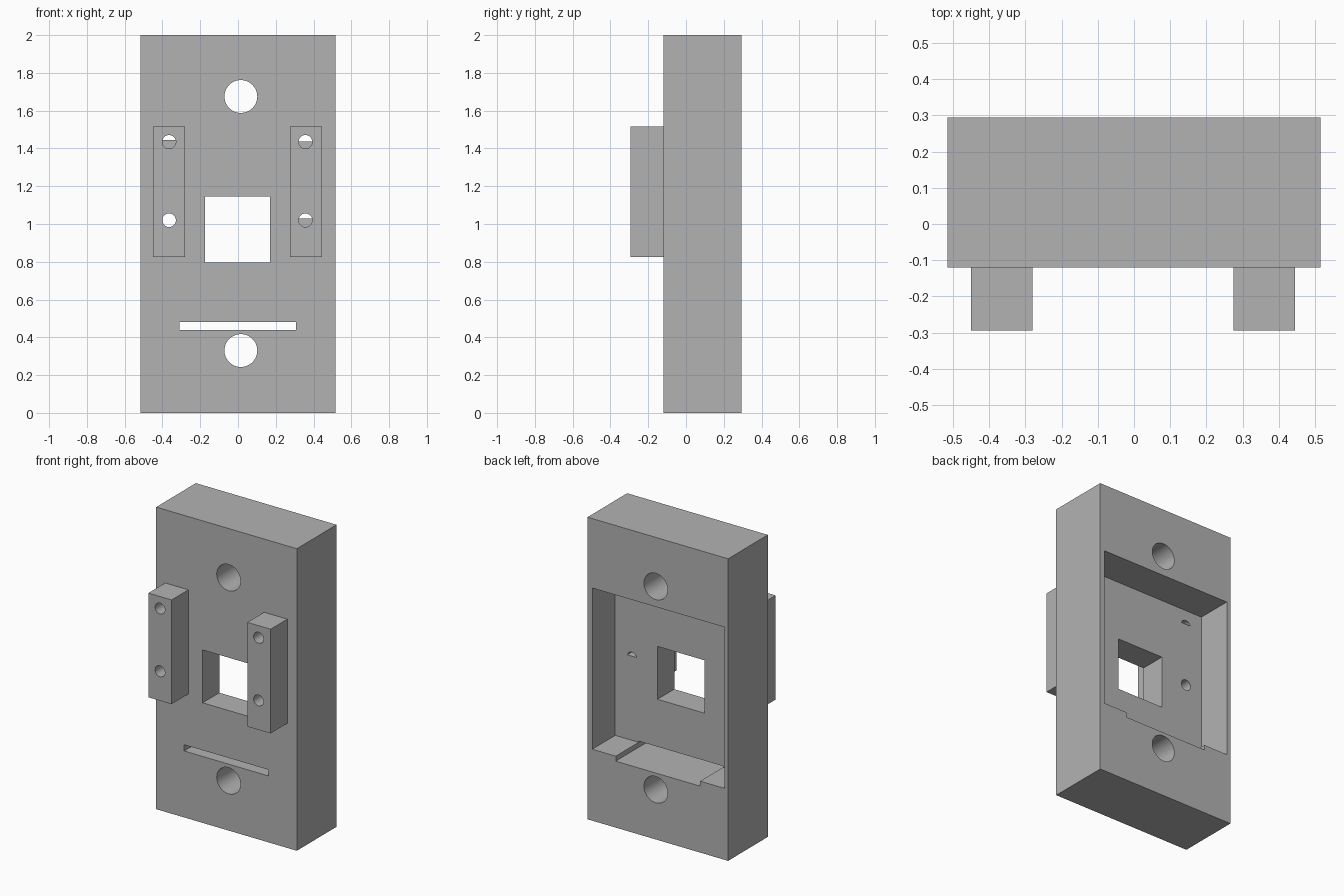
import bpy, bmesh
from math import radians
from mathutils import Matrix, Vector

if "Cube" in bpy.data.objects:
    bpy.data.objects.remove(bpy.data.objects["Cube"], do_unlink=True)

grey = bpy.data.materials.new("plain grey")
grey.use_nodes = True
grey.diffuse_color = (0.45, 0.45, 0.45, 1)
grey.node_tree.nodes["Principled BSDF"].inputs["Base Color"].default_value = (0.45, 0.45, 0.45, 1)


def make_object(name, bm):
    bmesh.ops.recalc_face_normals(bm, faces=bm.faces)
    mesh = bpy.data.meshes.new(name)
    bm.to_mesh(mesh)
    bm.free()
    mesh.materials.append(grey)
    obj = bpy.data.objects.new(name, mesh)
    bpy.context.scene.collection.objects.link(obj)
    return obj


def box(name, x, y, z):
    """Box from (low, high) ranges on each axis."""
    bm = bmesh.new()
    bmesh.ops.create_cube(bm, size=1)
    for v in bm.verts:
        v.co = Vector([r[0] if c < 0 else r[1] for c, r in zip(v.co, (x, y, z))])
    return make_object(name, bm)


def drill(name, x, z, radius, y, floor=None):
    """Round cutter along y; a floor height trims away its lower part."""
    bm = bmesh.new()
    turn = Matrix.Translation((x, sum(y) / 2, z)) @ Matrix.Rotation(radians(90), 4, 'X')
    bmesh.ops.create_cone(bm, cap_ends=True, segments=48, radius1=radius,
                          radius2=radius, depth=y[1] - y[0], matrix=turn)
    if floor is not None:
        bmesh.ops.bisect_plane(bm, geom=bm.verts[:] + bm.edges[:] + bm.faces[:],
                               plane_co=(0, 0, floor), plane_no=(0, 0, 1), clear_inner=True)
        bmesh.ops.holes_fill(bm, edges=[e for e in bm.edges if e.is_boundary])
    return make_object(name, bm)


def cut(target, cutters):
    """Subtract every cutter, bake the result and drop the cutters."""
    for cutter in cutters:
        cutter.hide_render = True
        mod = target.modifiers.new("cut", 'BOOLEAN')
        mod.operation, mod.solver, mod.object = 'DIFFERENCE', 'EXACT', cutter
    bpy.context.view_layer.update()
    baked = bpy.data.meshes.new_from_object(
        target.evaluated_get(bpy.context.evaluated_depsgraph_get()))
    target.modifiers.clear()
    target.data = baked
    baked.materials.clear()
    baked.materials.append(grey)
    for cutter in cutters:
        bpy.data.objects.remove(cutter, do_unlink=True)


FRONT, BACK = -0.12, 0.295
POCKET_FLOOR = 0.055

# Main body with rear pocket, window, cable slot and mounting holes
body = box("body", (-0.515, 0.515), (FRONT, BACK), (0, 2))
through = (-0.4, 0.5)
cutters = [
    box("pocket_cutter", (-0.487, 0.48), (POCKET_FLOOR, 0.5), (0.473, 1.54)),
    box("window_cutter", (-0.175, 0.17), through, (0.795, 1.145)),
    box("slot_cutter", (-0.31, 0.308), through, (0.44, 0.481)),
]
for z in (0.33, 1.675):
    cutters.append(drill("mount_cutter", 0.015, z, 0.087, through))

# Screw holes: full circles in the blocks, partly closed in the body
screws = [(-0.365, 1.435, 1.445), (-0.365, 1.02, None),
          (0.357, 1.435, 1.438), (0.357, 1.02, 1.03)]
for x, z, floor in screws:
    cutters.append(drill("screw_cutter", x, z, 0.036, (-0.2, 0.15), floor))
cut(body, cutters)

# Two front mounting blocks
parts = [body]
for name, x in (("right_block", (-0.45, -0.28)), ("left_block", (0.275, 0.445))):
    block = box(name, x, (-0.295, FRONT), (0.825, 1.515))
    cut(block, [drill("block_cutter", sx, sz, 0.036, (-0.4, 0))
                for sx, sz, _ in screws if x[0] < sx < x[1]])
    parts.append(block)

# Smooth hole walls, crisp edges
for obj in bpy.context.view_layer.objects:
    obj.select_set(obj in parts)
bpy.context.view_layer.objects.active = body
bpy.ops.object.shade_smooth_by_angle(angle=radians(30))
